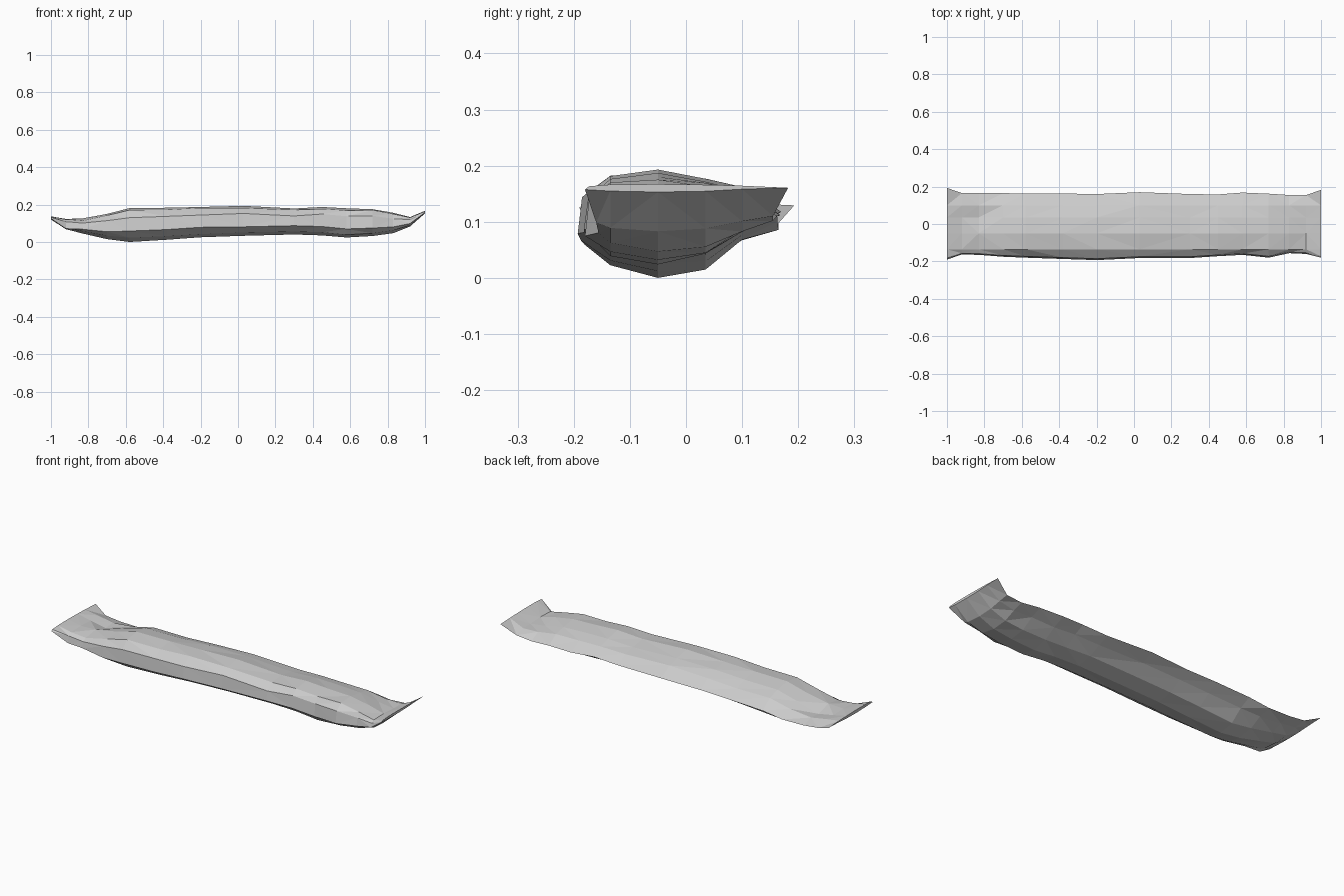
import bpy, bmesh, random

random.seed(4)

# Wrapper stations along the bar: x, bottom z, top z, front edge y, back edge y
stations = [
    (-1.00, 0.120, 0.137, -0.190, 0.193),
    (-0.92, 0.068, 0.123, -0.163, 0.165),
    (-0.83, 0.045, 0.126, -0.165, 0.165),
    (-0.70, 0.015, 0.150, -0.175, 0.165),
    (-0.58, 0.000, 0.181, -0.180, 0.163),
    (-0.38, 0.012, 0.183, -0.187, 0.163),
    (-0.20, 0.025, 0.187, -0.193, 0.160),
    (0.03, 0.033, 0.193, -0.182, 0.170),
    (0.30, 0.040, 0.179, -0.182, 0.160),
    (0.45, 0.035, 0.187, -0.172, 0.158),
    (0.58, 0.024, 0.180, -0.165, 0.168),
    (0.72, 0.032, 0.175, -0.180, 0.162),
    (0.83, 0.047, 0.156, -0.156, 0.155),
    (0.92, 0.083, 0.133, -0.160, 0.155),
    (1.00, 0.153, 0.167, -0.180, 0.182),
]

# Cross-section: y (or edge marker), height as a fraction from bottom to top
section = [("front", 0.31), ("shoulder", 0.73), (-0.135, 0.95), (-0.05, 1.0),
           (0.035, 0.92), (0.10, 0.80), ("back", 0.54),
           (0.10, 0.36), (0.035, 0.10), (-0.05, 0.0), (-0.135, 0.12)]


def ring_points(station):
    x, bottom, top, front, back = station
    edges = {"front": front, "shoulder": front * 0.96, "back": back}
    inner = abs(x) < 0.9
    for y, f in section:
        z = bottom + (top - bottom) * f
        # Soft crinkles in the foil, away from the crests and end seals
        if inner and 0.05 < f < 0.97:
            z += random.uniform(-0.004, 0.004)
        yield x, edges.get(y, y), z


# Lofted foil sleeve with pinched, flared end seals
bm = bmesh.new()
rings = [[bm.verts.new(p) for p in ring_points(s)] for s in stations]
n = len(section)
for a, b in zip(rings, rings[1:]):
    for i in range(n):
        j = (i + 1) % n
        bm.faces.new((a[i], a[j], b[j], b[i]))
bm.faces.new(rings[0])
bm.faces.new(rings[-1])

# Small puckers where the sleeve gathers into each seal
for r, i, dz in ((1, 5, 0.010), (2, 4, -0.015), (2, 2, -0.008),
                 (12, 4, -0.010), (13, 5, 0.006), (1, 0, -0.014)):
    rings[r][i].co.z += dz

bmesh.ops.triangulate(bm, faces=bm.faces[:])
bmesh.ops.recalc_face_normals(bm, faces=bm.faces[:])
mesh = bpy.data.meshes.new("foil_wrapper")
bm.to_mesh(mesh)
bm.free()
bpy.context.collection.objects.link(bpy.data.objects.new("foil_wrapper", mesh))
